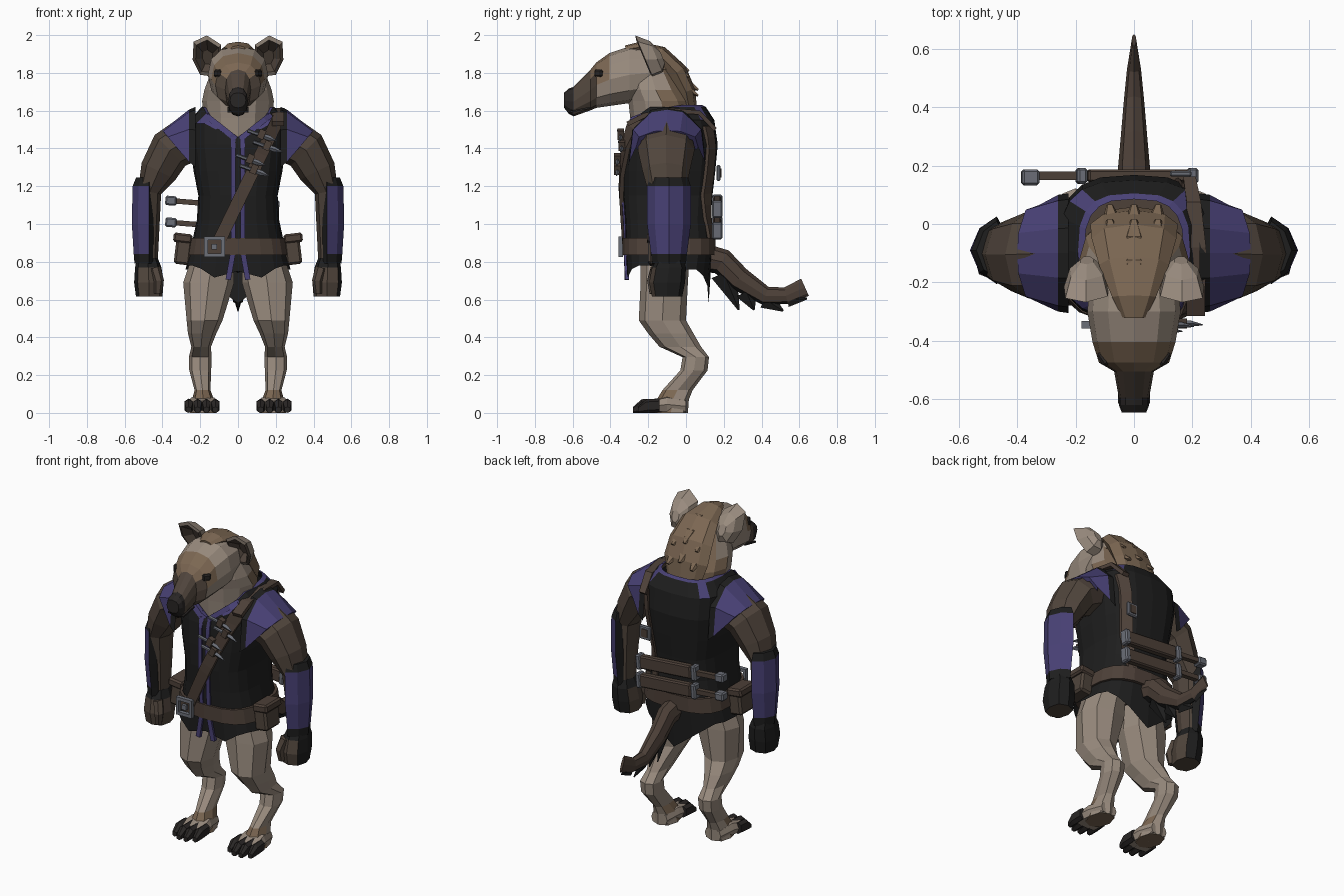
import bpy, bmesh, math
from mathutils import Vector as V, Matrix
from mathutils.bvhtree import BVHTree

if "Cube" in bpy.data.objects:
    bpy.data.objects.remove(bpy.data.objects["Cube"])

def mat(name, c):
    m = bpy.data.materials.new(name)
    m.diffuse_color = (*c, 1)
    m.use_nodes = True
    m.node_tree.nodes["Principled BSDF"].inputs["Base Color"].default_value = m.diffuse_color
    return m

FUR = mat("beige_fur", (.32, .26, .21))
MANE = mat("brown_mane", (.20, .135, .085))
DARK = mat("dark_brown_hide", (.080, .059, .045))
STRAP = mat("brown_leather", (.075, .052, .040))
BLACK = mat("black_cloth", (.013, .013, .013))
PURPLE = mat("purple_cloth", (.066, .053, .18))
METAL = mat("grey_metal", (.15, .16, .19))
CLAW = mat("nose_and_claw", (.022, .019, .018))

def finish(name, bm, mats, rule=None, mirror=False):
    bmesh.ops.recalc_face_normals(bm, faces=bm.faces)
    me = bpy.data.meshes.new(name)
    mats = mats if isinstance(mats, list) else [mats]
    for m in mats:
        me.materials.append(m)
    if rule:
        bm.normal_update()
        for f in bm.faces:
            f.material_index = rule(f.calc_center_median(), f.normal)
    bm.to_mesh(me)
    ob = bpy.data.objects.new(name, me)
    bpy.context.collection.objects.link(ob)
    if mirror:
        ob.modifiers.new("mirror", 'MIRROR')
    return bm

def loft(name, rings, mats, rule=None, mirror=False, caps=(True, True), closed=True):
    bm = bmesh.new()
    vs = [[bm.verts.new(p) for p in r] for r in rings]
    n = len(vs[0])
    for a, b in zip(vs, vs[1:]):
        for i in range(n if closed else n - 1):
            j = (i + 1) % n
            bm.faces.new((a[i], a[j], b[j], b[i]))
    if caps[0]: bm.faces.new(vs[0])
    if caps[1]: bm.faces.new(vs[-1])
    return finish(name, bm, mats, rule, mirror)

def spow(v, e):
    return math.copysign(abs(v) ** e, v) if abs(v) > 1e-6 else 0

def tube(name, rows, mats, n=8, axis='X', d=None, e=1.0, rule=None, mirror=False,
         caps=(True, True), shift=None, turn=0.0):
    """rows: x, y, z, radius along axis, radius across; rings follow the path unless d is fixed"""
    u = V((1, 0, 0)) if axis == 'X' else V((0, 1, 0))
    rings = []
    for k, r in enumerate(rows):
        t = V(d) if d else V(rows[min(k + 1, len(rows) - 1)][:3]) - V(rows[max(k - 1, 0)][:3])
        v = t.cross(u).normalized()
        ring = []
        for i in range(n):
            a = 2 * math.pi * (i + turn) / n
            ring.append(V(r[:3]) + u * spow(math.sin(a), e) * r[3] + v * spow(math.cos(a), e) * r[4])
        rings.append([shift(k, p) for p in ring] if shift else ring)
    return loft(name, rings, mats, rule, mirror, caps)

def box(name, c, s, m, mirror=False, rot=(0, 'Y'), bevel=0):
    bm = bmesh.new()
    bmesh.ops.create_cube(bm, size=1, matrix=Matrix.Translation(c) @ Matrix.Rotation(rot[0], 4, rot[1])
                          @ Matrix.Diagonal((*s, 1)))
    if bevel:
        bmesh.ops.bevel(bm, geom=bm.edges[:], offset=bevel, segments=1, affect='EDGES')
    finish(name, bm, m, None, mirror)

UP = (0, 0, 1)

# Vest: z, half width, front y, back y
def vest_shape(k, p):
    x, y, z = p
    if k == 0:
        if y < -.1:
            z = .75 if abs(x) < .01 else .70 + .08 * min(1, max(0, (abs(x) - .1) / .12))
        else:
            z = .58 + .18 * min(1, abs(x) / .24)
    if k >= 6 and y < -.08:
        low = (1.44, 1.46, 1.45)[k - 6]
        z = low + (z - low) * min(1, abs(x) / .18) * (1 if y > -.2 else .85)
    return V((x, y, z))

levels = [(.75, .278, -.315, .12), (.88, .248, -.32, .14), (1.02, .218, -.325, .13), (1.15, .21, -.335, .14),
          (1.28, .235, -.335, .155), (1.42, .255, -.33, .168), (1.55, .255, -.32, .15), (1.62, .192, -.30, .105),
          (1.63, .17, -.285, .085)]
vest = tube("vest", [(0, (f + b) / 2, z, w, (b - f) / 2) for z, w, f, b in levels], [BLACK, PURPLE],
            n=20, d=UP, e=.68, caps=(False, False), shift=vest_shape,
            rule=lambda c, n: int(c.z > 1.44 and abs(c.x) < .186 and -.303 < c.y < .1))
TREE = BVHTree.FromBMesh(vest)

def surf(x, z, side):
    for k in range(12):
        hit = TREE.ray_cast(V((x, 2 * side, z)), V((0, -side, 0)))[0]
        if hit and hit.y * side > -.05:
            return hit.y
        z += .02 if z < .85 else -.02
    return -.3 if side < 0 else .13

def ribbon(name, a, b, half, side, m, thick=.018, steps=10, mirror=False):
    a, b = V(a), V(b)
    t = (b - a).normalized()
    p = V((-t.y, t.x)) * half
    rings = []
    for k in range(steps + 1):
        c = a.lerp(b, k / steps)
        l, r = c + p, c - p
        yl, yr = surf(*l, side), surf(*r, side)
        rings.append([V((l.x, yl - side * .01, l.y)), V((l.x, yl + side * thick, l.y)),
                      V((r.x, yr + side * thick, r.y)), V((r.x, yr - side * .01, r.y))])
    loft(name, rings, m, mirror=mirror)

# Purple front edging and neckline
ribbon("front_edging", (.026, 1.46), (.024, .86), .012, -1, PURPLE, .009, mirror=True)
ribbon("front_edging_low", (.024, .86), (.052, .705), .014, -1, PURPLE, .012, 5, mirror=True)
ribbon("neckline_edging", (.012, 1.45), (.17, 1.575), .015, -1, PURPLE, .009, 6, mirror=True)

# Diagonal strap, over the shoulder and down the back
ribbon("chest_strap", (.215, 1.56), (-.105, .90), .034, -1, STRAP, .022, 14)
ribbon("back_strap", (.19, 1.52), (.12, .92), .026, 1, STRAP, .016, 10)
tube("shoulder_strap", [(.212, -.31, 1.53, .045, .018), (.212, -.22, 1.575, .045, .018), (.215, -.08, 1.602, .045, .018),
     (.205, .07, 1.59, .035, .016), (.19, .155, 1.5, .03, .016)], STRAP, n=4, turn=.5)
box("back_strap_buckle", (.16, .172, 1.27), (.075, .02, .085), METAL, bevel=.006)
box("back_strap_buckle_centre", (.16, .179, 1.27), (.04, .016, .05), STRAP)

# Throwing knives on the chest strap
for i, (x, z) in enumerate([(.125, 1.475), (.155, 1.415), (.065, 1.345), (.085, 1.29)]):
    y = surf(x, z, -1) - .035
    tube(f"knife_blade_{i}", [(x - .02, y, z, .01, .012), (x + .04, y, z - .02, .01, .014),
         (x + .08, y - .005, z - .035, .002, .002)], METAL, n=4, axis='Y')
    tube(f"knife_grip_{i}", [(x - .075, y - .01, z + .02, .01, .01), (x - .02, y, z, .01, .01)], METAL, n=6, axis='Y')
    box(f"knife_loop_{i}", (x, y, z), (.035, .035, .05), STRAP, rot=(.4, 'Y'))

# Belt, buckle and pouches
tube("belt", [(0, -.09, z, w, .245) for z, w in ((.835, .270), (.925, .254))], STRAP, n=20, d=UP, e=.68)
for s in (-1, 1):
    box("buckle_side", (-.125 + s * .045, -.345, .88), (.02, .025, .11), METAL)
    box("buckle_bar", (-.125, -.345, .88 + s * .045), (.11, .025, .02), METAL)
box("buckle_pin", (-.125, -.348, .88), (.03, .02, .03), METAL)
box("pouch", (.29, -.13, .86), (.085, .14, .15), DARK, True, (-.12, 'Y'), .012)
box("pouch_flap", (.292, -.13, .925), (.1, .155, .05), STRAP, True, (-.12, 'Y'), .01)

# Pair of sheathed weapons across the lower back, lower toward the left side
for z in (1.095, .98):
    zx = lambda x: z - .08 * x
    rot = (.08, 'Y')
    box("sheath", (.02, .165, zx(.02)), (.36, .045, .08), STRAP, rot=rot, bevel=.008)
    for x in (-.18, .2):
        box("sheath_fitting", (x, .165, zx(x)), (.035, .055, .092), METAL, rot=rot, bevel=.008)
    box("handle", (-.27, .165, zx(-.27)), (.16, .03, .028), STRAP, rot=rot)
    box("pommel", (-.355, .16, zx(-.355)), (.06, .055, .05), METAL, rot=rot, bevel=.008)

# Arms
tube("arm", [(.24, -.1, 1.46, .15, .125), (.36, -.105, 1.39, .15, .115), (.42, -.105, 1.28, .125, .10),
     (.468, -.1, 1.17, .10, .062), (.475, -.09, 1.0, .085, .06), (.48, -.085, .8, .07, .055)],
     DARK, axis='Y', mirror=True)

# Bracer: ridged plate around the outer forearm, with black ends and inner edge
def bracer_shape(k, p):
    return V((p.x if p.x > .469 else .469 + (p.x - .469) * .35, p.y, p.z))
tube("bracer", [(.47, -.09, 1.245, .10, .07), (.47, -.09, 1.2, .116, .088), (.47, -.09, 1.0, .116, .092),
     (.47, -.09, .84, .095, .082), (.47, -.09, .79, .09, .078)], [BLACK, PURPLE], axis='Y', d=UP, e=1.25, mirror=True,
     shift=bracer_shape, rule=lambda c, n: int(n.x > .05 and .83 < c.z < 1.215))
tube("hand", [(.48, -.085, .82, .065, .055), (.475, -.09, .77, .09, .07), (.472, -.1, .69, .095, .078),
     (.47, -.1, .615, .08, .07)], [DARK, BLACK], axis='Y', d=UP, e=.8, mirror=True,
     rule=lambda c, n: int(n.x > .45 or n.y > .7 or c.z > .78))
tube("thumb", [(.44, -.16, .77, .03, .03), (.42, -.18, .7, .03, .028), (.425, -.175, .63, .02, .02)],
     DARK, n=6, axis='Y', mirror=True)

# Shoulder caps: arched shells with a dark border
arch = [(-1.0, 0), (-.9, .62), (-.42, .95), (0, 1), (.42, .95), (.9, .62), (1.0, 0)]
loft("shoulder_cap", [[V((x0 + dx * h, cy + t * ry, z0 + (z1 - z0) * h)) for t, h in arch]
     for x0, dx, cy, ry, z0, z1 in [(.225, .0, -.1, .205, 1.30, 1.62), (.26, 0, -.1, .20, 1.33, 1.605),
     (.325, .075, -.1, .165, 1.405, 1.495), (.31, .075, -.1, .15, 1.39, 1.475)]], [PURPLE, BLACK],
     mirror=True, caps=(False, False), closed=False, rule=lambda c, n: int(c.x < .245))

# Legs and feet: x, y, z, half width, half depth
tube("leg", [(.13, -.11, .84, .11, .13), (.155, -.115, .69, .135, .125), (.177, -.125, .49, .095, .125),
     (.19, -.08, .42, .075, .12), (.195, -.03, .35, .052, .11), (.2, .052, .295, .06, .07), (.2, .042, .225, .058, .072),
     (.188, -.045, .12, .042, .08), (.185, -.07, .07, .058, .085), (.185, -.08, 0, .07, .09)],
     [FUR, MANE], d=UP, e=.85, mirror=True, rule=lambda c, n: int(c.z < .1 and n.y < .2))
tube("foot", [(.185, 0, .035, .055, .035), (.187, -.1, .045, .075, .045), (.19, -.2, .032, .088, .032)],
     FUR, d=(0, 1, 0), e=.6, mirror=True)
for i in range(4):
    x, o = .12 + .047 * i, (0, .025, .025, 0)[i]
    tube(f"toe_{i}", [(x, -.14, .04, .023, .036), (x, -.21 - o, .036, .025, .036), (x, -.255 - o, .016, .016, .016)],
         CLAW, n=6, d=(0, 1, 0), e=.7, mirror=True)

# Tail with ragged dark fringe below
tube("tail", [(0, .10, .82, .06, .075), (0, .19, .80, .055, .07), (0, .28, .71, .047, .065), (0, .42, .62, .035, .05),
     (0, .53, .62, .024, .045), (0, .63, .665, .008, .05)], [STRAP, BLACK], rule=lambda c, n: int(n.z < -.6))
for i, (y, z, ty, tz) in enumerate([(.2, .74, .28, .545), (.32, .64, .36, .545), (.42, .60, .515, .54), (.54, .6, .64, .605)]):
    tube(f"tail_fringe_{i}", [(0, y, z, .035 - .007 * i, .07 - .01 * i), (0, ty, tz, .003, .005)], BLACK, n=4)

# Neck, with mane colour behind
tube("neck", [(0, -.12, 1.38, .16, .16), (0, -.12, 1.56, .18, .175), (0, -.13, 1.65, .19, .175),
     (0, -.16, 1.71, .178, .165), (0, -.2, 1.84, .13, .13)], [FUR, MANE], n=12, d=UP,
     rule=lambda c, n: int(c.y > -.12))
tube("mane", [(0, -.32, 1.925, .04, .02), (0, -.25, 1.935, .075, .03), (0, -.14, 1.895, .12, .05),
     (0, -.05, 1.8, .145, .06), (0, .0, 1.7, .15, .05), (0, .02, 1.6, .12, .04)], MANE, n=8)
for i, (y, z) in enumerate([(-.15, 1.905), (-.07, 1.84), (-.02, 1.74)]):
    for s in (-1, 0, 1):
        x, dz = s * .075, -.03 * abs(s)
        tube("mane_tuft", [(x, y - .07, z + dz + .02, .035, .02), (x, y + .02, z + dz + .01, .04, .03),
             (x * 1.1, y + .085, z + dz - .03, .012, .006)], MANE, n=5)

# Head, lofted from skull to nose
def head_rule(c, n):
    if c.y < -.60: return 3
    if c.y < -.495: return 2
    if c.y < -.40 and n.z > .1: return 1
    return 2 if c.y < -.44 and n.z < .1 else 0
tube("head", [(0, -.1, 1.81, .10, .09), (0, -.19, 1.80, .15, .13), (0, -.3, 1.79, .16, .15), (0, -.405, 1.765, .142, .14),
     (0, -.475, 1.735, .12, .12), (0, -.505, 1.71, .068, .108), (0, -.595, 1.648, .052, .078), (0, -.62, 1.65, .052, .068),
     (0, -.645, 1.655, .042, .04)], [FUR, MANE, DARK, CLAW], n=12, d=(0, 1, 0), e=.85, rule=head_rule)
box("eye_patch", (.092, -.452, 1.797), (.06, .05, .04), CLAW, True, (-.6, 'Z'), .008)
box("mouth_line", (0, -.56, 1.605), (.11, .11, .009), CLAW, rot=(.2, 'X'))

# Ears: cupped shells with dark inner
rim = [(.09, 1.95), (.165, 1.998), (.235, 1.965), (.24, 1.87), (.2, 1.79), (.13, 1.78), (.085, 1.85)]
def ear_ring(k, dy):
    return [V((.16 + (x - .16) * k, -.185 - .42 * (z - 1.8) * k - .04 * (1 - k) + dy, 1.88 + (z - 1.88) * k)) for x, z in rim]
loft("ear", [ear_ring(.3, .10), ear_ring(.75, .065), ear_ring(1, 0), ear_ring(.8, -.005), ear_ring(.35, .05)],
     [FUR, DARK], mirror=True, rule=lambda c, n: int(n.y < -.1 and math.hypot(c.x - .16, c.z - 1.88) < .078))
